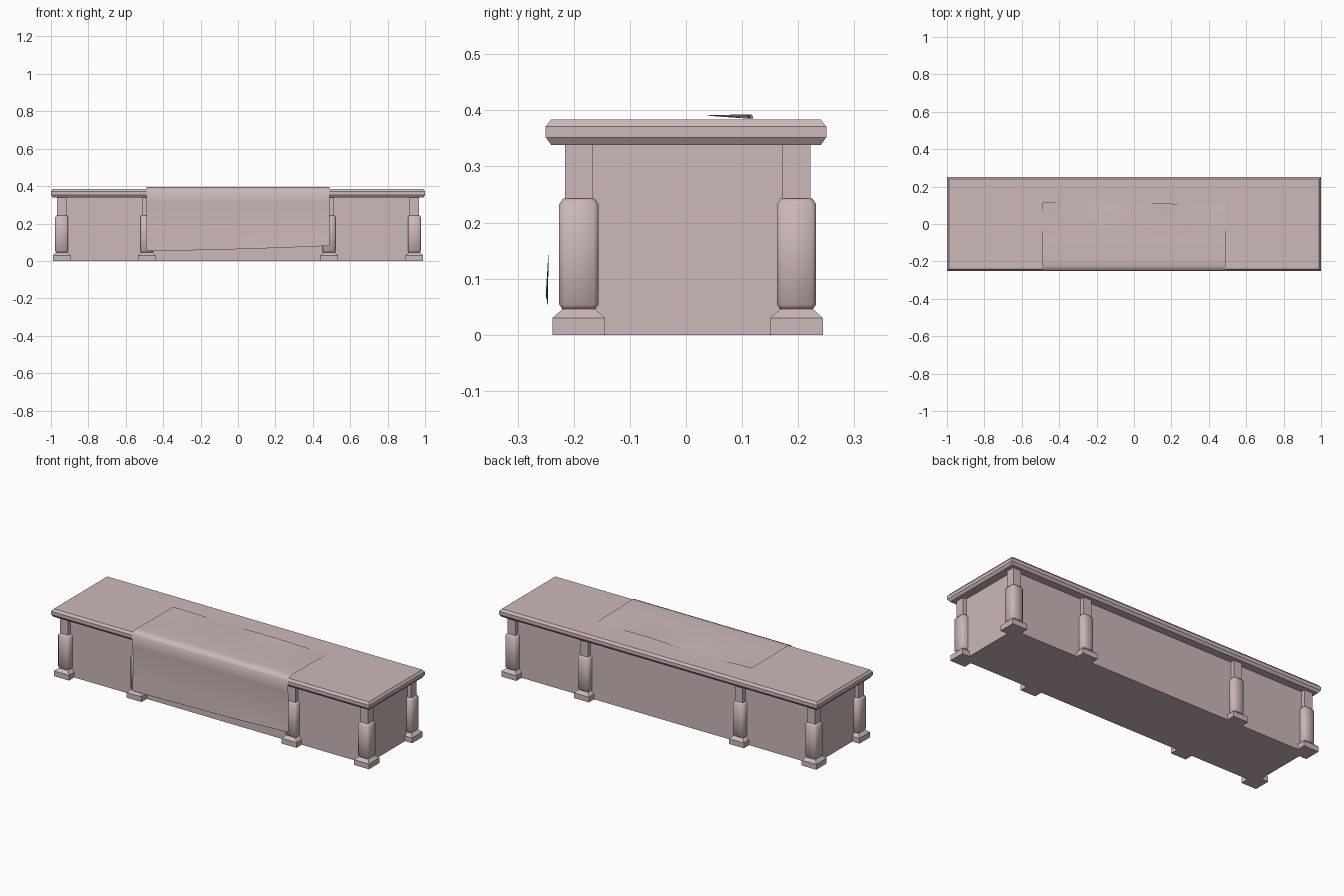
import bpy, bmesh, math

cube = bpy.data.objects.get("Cube")
if cube:
    bpy.data.objects.remove(cube, do_unlink=True)

COLOR = (0.61, 0.48, 0.48, 1.0)
mat = bpy.data.materials.new("dusty_pink")
mat.use_nodes = True
mat.diffuse_color = COLOR
bsdf = mat.node_tree.nodes["Principled BSDF"]
bsdf.inputs["Base Color"].default_value = COLOR
bsdf.inputs["Roughness"].default_value = 0.8


def finish(name, bm, smooth_angle=None):
    mesh = bpy.data.meshes.new(name)
    bm.to_mesh(mesh)
    bm.free()
    mesh.materials.append(mat)
    obj = bpy.data.objects.new(name, mesh)
    bpy.context.collection.objects.link(obj)
    if smooth_angle:
        bpy.ops.object.select_all(action='DESELECT')
        obj.select_set(True)
        bpy.context.view_layer.objects.active = obj
        bpy.ops.object.shade_smooth_by_angle(angle=math.radians(smooth_angle))
    return obj


def stack(name, cx, cy, rings, corner=0.0, smooth_angle=None):
    """Loft rectangular rings (half x, half y, z), with optional cut corners."""
    bm = bmesh.new()
    loops = []
    for hx, hy, z in rings:
        if corner:
            a, b = hx - corner, hy - corner
            pts = [(a, -hy), (hx, -b), (hx, b), (a, hy),
                   (-a, hy), (-hx, b), (-hx, -b), (-a, -hy)]
        else:
            pts = [(hx, -hy), (hx, hy), (-hx, hy), (-hx, -hy)]
        loops.append([bm.verts.new((cx + x, cy + y, z)) for x, y in pts])
    n = len(loops[0])
    for low, high in zip(loops, loops[1:]):
        for i in range(n):
            j = (i + 1) % n
            bm.faces.new((low[i], low[j], high[j], high[i]))
    bm.faces.new(loops[0][::-1])
    bm.faces.new(loops[-1])
    return finish(name, bm, smooth_angle)


def square(pairs):
    return [(h, h, z) for h, z in pairs]


# Closed body and bevelled top slab
stack("body", 0, 0.003, [(0.945, 0.194, 0), (0.945, 0.194, 0.345)])
stack("top_slab", 0, 0, [(0.99, 0.24, 0.338), (1.0, 0.25, 0.352),
                         (1.0, 0.25, 0.371), (0.99, 0.24, 0.384)])

# Eight posts: foot, thick shaft and slim neck
for side, cy in (("front", -0.191), ("back", 0.197)):
    for i, cx in enumerate((-0.943, -0.487, 0.487, 0.943)):
        tag = f"{side}_{i + 1}"
        stack(f"post_foot_{tag}", cx, cy,
              square([(0.047, 0), (0.047, 0.03), (0.029, 0.046)]))
        stack(f"post_shaft_{tag}", cx, cy,
              square([(0.028, 0.044), (0.035, 0.054), (0.035, 0.233), (0.028, 0.243)]),
              corner=0.008, smooth_angle=50)
        stack(f"post_neck_{tag}", cx, cy, square([(0.025, 0.24), (0.025, 0.345)]))

# Thin cloth runner draped over the front edge
HALF, COLS = 0.49, 16
fold = [(0.03, 0.391), (-0.1, 0.393), (-0.2, 0.395), (-0.225, 0.394), (-0.242, 0.388),
        (-0.252, 0.375), (-0.249, 0.31), (-0.244, 0.24), (-0.245, 0.15)]
bm = bmesh.new()
columns = []
for c in range(COLS + 1):
    t = c / COLS
    x = HALF * (2 * t - 1)
    wave = math.sin(t * math.pi * 2)
    back = (0.114 + 0.006 * wave, 0.389 + 0.004 * math.cos(t * math.pi * 3))
    hem = (-0.248 + 0.002 * wave, 0.054 + 0.027 * t ** 1.6)
    columns.append([bm.verts.new((x, y, z)) for y, z in [back] + fold + [hem]])
for left, right in zip(columns, columns[1:]):
    for i in range(len(left) - 1):
        bm.faces.new((left[i], left[i + 1], right[i + 1], right[i]))
finish("cloth_runner", bm, 60)
